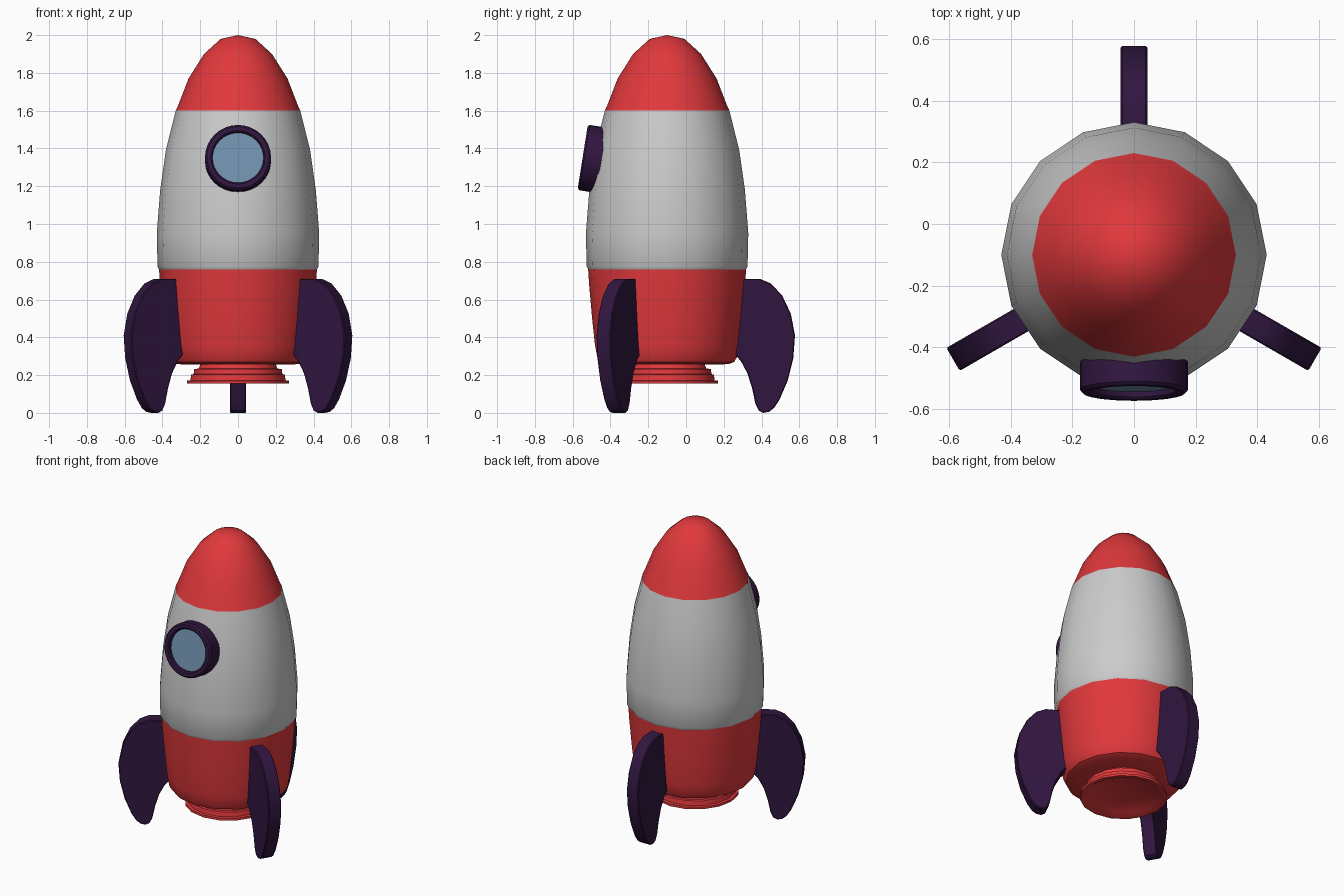
import bpy, bmesh, math
from mathutils import Matrix, Vector

if "Cube" in bpy.data.objects:
    bpy.data.objects.remove(bpy.data.objects["Cube"])

AXIS_Y = -0.1  # the hull axis sits slightly towards the front


def material(name, color):
    m = bpy.data.materials.new(name)
    m.diffuse_color = (*color, 1)
    m.use_nodes = True
    m.node_tree.nodes["Principled BSDF"].inputs["Base Color"].default_value = m.diffuse_color
    return m


RED = material("red_paint", (0.75, 0.04, 0.045))
DARK = material("dark_purple", (0.03, 0.008, 0.05))
GLASS = material("window_blue", (0.17, 0.29, 0.43))


def finish(name, bm, mat, matrix, angle):
    bmesh.ops.remove_doubles(bm, verts=bm.verts, dist=1e-5)
    bmesh.ops.recalc_face_normals(bm, faces=bm.faces)
    mesh = bpy.data.meshes.new(name)
    bm.to_mesh(mesh)
    bm.free()
    ob = bpy.data.objects.new(name, mesh)
    bpy.context.collection.objects.link(ob)
    ob.matrix_world = matrix
    if mat:
        mesh.materials.append(mat)
    bpy.ops.object.select_all(action='DESELECT')
    ob.select_set(True)
    bpy.context.view_layer.objects.active = ob
    bpy.ops.object.shade_smooth_by_angle(angle=math.radians(angle))
    return ob


def lathe(name, profile, mat, sides=16, matrix=Matrix.Translation((0, AXIS_Y, 0)), angle=35):
    """Revolve (radius, height) points around local z."""
    bm = bmesh.new()
    vs = [bm.verts.new((r, 0, z)) for r, z in profile]
    es = [bm.edges.new(p) for p in zip(vs, vs[1:])]
    bmesh.ops.spin(bm, geom=vs + es, cent=(0, 0, 0), axis=(0, 0, 1),
                   angle=math.tau, steps=sides, use_merge=False)
    return finish(name, bm, mat, matrix, angle)


# Hull: nose cone, pale body, red base
lathe("nose_cone", [(0, 2.0), (0.092, 1.98), (0.18, 1.90), (0.262, 1.77),
                    (0.318, 1.625), (0.33, 1.6)], RED)
lathe("body", [(0.33, 1.6), (0.382, 1.39), (0.412, 1.18), (0.43, 0.95),
               (0.426, 0.775), (0.418, 0.76)], None)
lathe("base", [(0.418, 0.76), (0.413, 0.68), (0.397, 0.5), (0.382, 0.36),
               (0.37, 0.295), (0.355, 0.27), (0.325, 0.258), (0.2, 0.255)], RED)

# Stepped nozzle with a shallow recess underneath
lathe("nozzle", [(0.2, 0.255), (0.207, 0.235), (0.232, 0.232), (0.235, 0.205),
                 (0.248, 0.202), (0.252, 0.172), (0.27, 0.17), (0.27, 0.155),
                 (0.245, 0.155), (0.215, 0.175), (0, 0.175)], RED)

# Porthole: tilted ring and glass, local z points out of the hull
tilt = Matrix.Translation((0, -0.547, 1.353)) @ Matrix.Rotation(math.radians(81), 4, 'X')
lathe("window_ring", [(0.135, -0.1), (0.135, -0.008), (0.143, 0), (0.165, 0),
                      (0.175, -0.01), (0.175, -0.1), (0.135, -0.1)], DARK, 32, tilt)
lathe("window_glass", [(0, -0.025), (0.137, -0.025)], GLASS, 32, tilt)

# Fins: (distance from axis, height) outline extruded to a constant thickness
FIN = [(0.36, 0.71), (0.49, 0.71), (0.55, 0.685), (0.61, 0.62), (0.655, 0.525),
       (0.677, 0.41), (0.668, 0.29), (0.638, 0.17), (0.595, 0.07), (0.565, 0.025),
       (0.54, 0.006), (0.51, 0.0), (0.485, 0.012), (0.467, 0.05), (0.45, 0.13),
       (0.425, 0.21), (0.39, 0.275), (0.34, 0.33)]
HALF = 0.043


def fin(name, degrees):
    bm = bmesh.new()
    face = bm.faces.new([bm.verts.new((r, -HALF, z)) for r, z in FIN])
    ext = bmesh.ops.extrude_face_region(bm, geom=[face], use_keep_orig=True)
    top = [v for v in ext["geom"] if isinstance(v, bmesh.types.BMVert)]
    bmesh.ops.translate(bm, verts=top, vec=Vector((0, 2 * HALF, 0)))
    place = Matrix.Translation((0, AXIS_Y, 0)) @ Matrix.Rotation(math.radians(degrees), 4, 'Z')
    ob = finish(name, bm, DARK, place, 35)
    bev = ob.modifiers.new("soft_edges", 'BEVEL')
    bev.width, bev.segments = 0.005, 1
    bev.limit_method, bev.angle_limit = 'ANGLE', math.radians(60)


for label, deg in (("back_fin", 90), ("left_fin", 210), ("right_fin", 330)):
    fin(label, deg)
